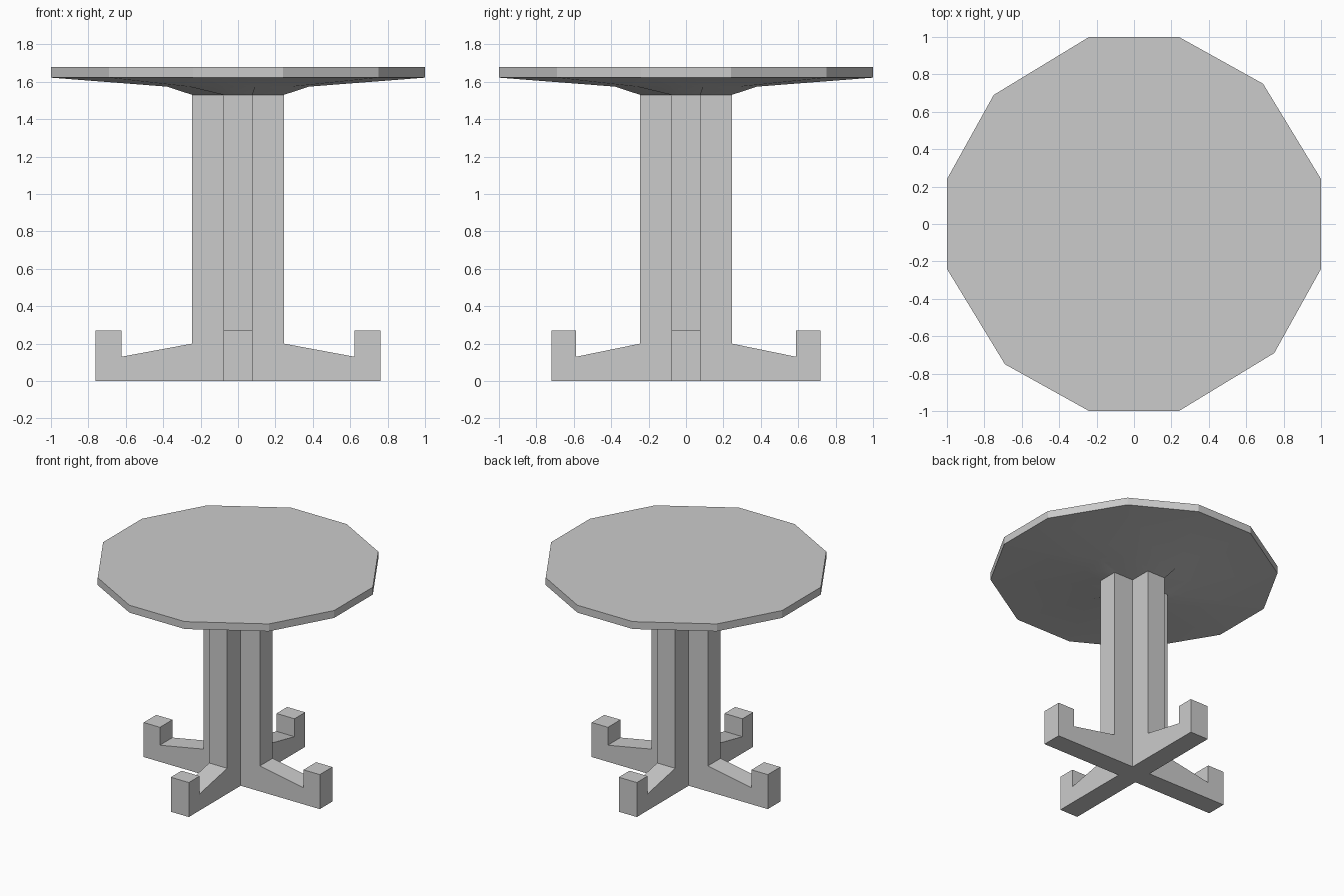
import bpy, bmesh
from mathutils import Matrix, Vector
from math import radians

if "Cube" in bpy.data.objects:
    bpy.data.objects.remove(bpy.data.objects["Cube"])

HALF = 0.078      # half thickness of the crossed boards
COL = 0.245       # half width of the column
NECK = 1.53       # column top


def finish(name, bm):
    bmesh.ops.recalc_face_normals(bm, faces=bm.faces)
    me = bpy.data.meshes.new(name)
    bm.to_mesh(me)
    bm.free()
    ob = bpy.data.objects.new(name, me)
    bpy.context.collection.objects.link(ob)
    return ob


def board(name, profile, start, end, turn=0):
    """Extrude an (x, z) profile along y, then turn it about z."""
    bm = bmesh.new()
    face = bm.faces.new([bm.verts.new((x, start, z)) for x, z in profile])
    ext = bmesh.ops.extrude_face_region(bm, geom=[face])
    moved = [v for v in ext["geom"] if isinstance(v, bmesh.types.BMVert)]
    bmesh.ops.translate(bm, verts=moved, vec=(0, end - start, 0))
    bmesh.ops.rotate(bm, verts=bm.verts, matrix=Matrix.Rotation(radians(turn), 3, "Z"))
    return finish(name, bm)


def half_profile(reach, toe, inner):
    """Foot, upturned toe and column edge on the +x side."""
    return [(inner, 0), (reach, 0), (reach, 0.27), (toe, 0.27),
            (toe, 0.13), (COL, 0.2), (COL, NECK), (inner, NECK)]


# Side-to-side board: column slab with both side feet
right = half_profile(0.763, 0.622, 0)[1:-1]
board("side_legs_and_column", right + [(-x, z) for x, z in reversed(right)], -HALF, HALF)

# Front and back boards, butted against the side-to-side board
for name, turn in (("front_leg_and_column", -90), ("back_leg_and_column", 90)):
    board(name, half_profile(0.72, 0.587, HALF), -HALF, HALF, turn)


def ring(bm, quarter, z):
    """Repeat three points four times around z."""
    pts = []
    for k in range(4):
        rot = Matrix.Rotation(radians(90 * k), 3, "Z")
        pts += [bm.verts.new(rot @ Vector((x, y, z))) for x, y in quarter]
    return pts


# Twelve-sided top whose underside flares out of the cross-shaped column
rim = [(1, 0.24), (0.69, 0.75), (0.24, 1)]
bm = bmesh.new()
rings = [ring(bm, rim, 1.68),
         ring(bm, rim, 1.622),
         ring(bm, [(x * 0.38, y * 0.38) for x, y in rim], 1.574),
         ring(bm, [(COL, HALF), (HALF, HALF), (HALF, COL)], NECK)]
for a, b in zip(rings, rings[1:]):
    for i in range(12):
        j = (i + 1) % 12
        bm.faces.new((a[i], a[j], b[j], b[i]))
bm.faces.new(rings[0])
bm.faces.new(rings[-1])
top = finish("table_top", bm)

# Soft shading on the shallow underside, crisp rim
bpy.context.view_layer.objects.active = top
top.select_set(True)
bpy.ops.object.shade_smooth_by_angle(angle=radians(28))
